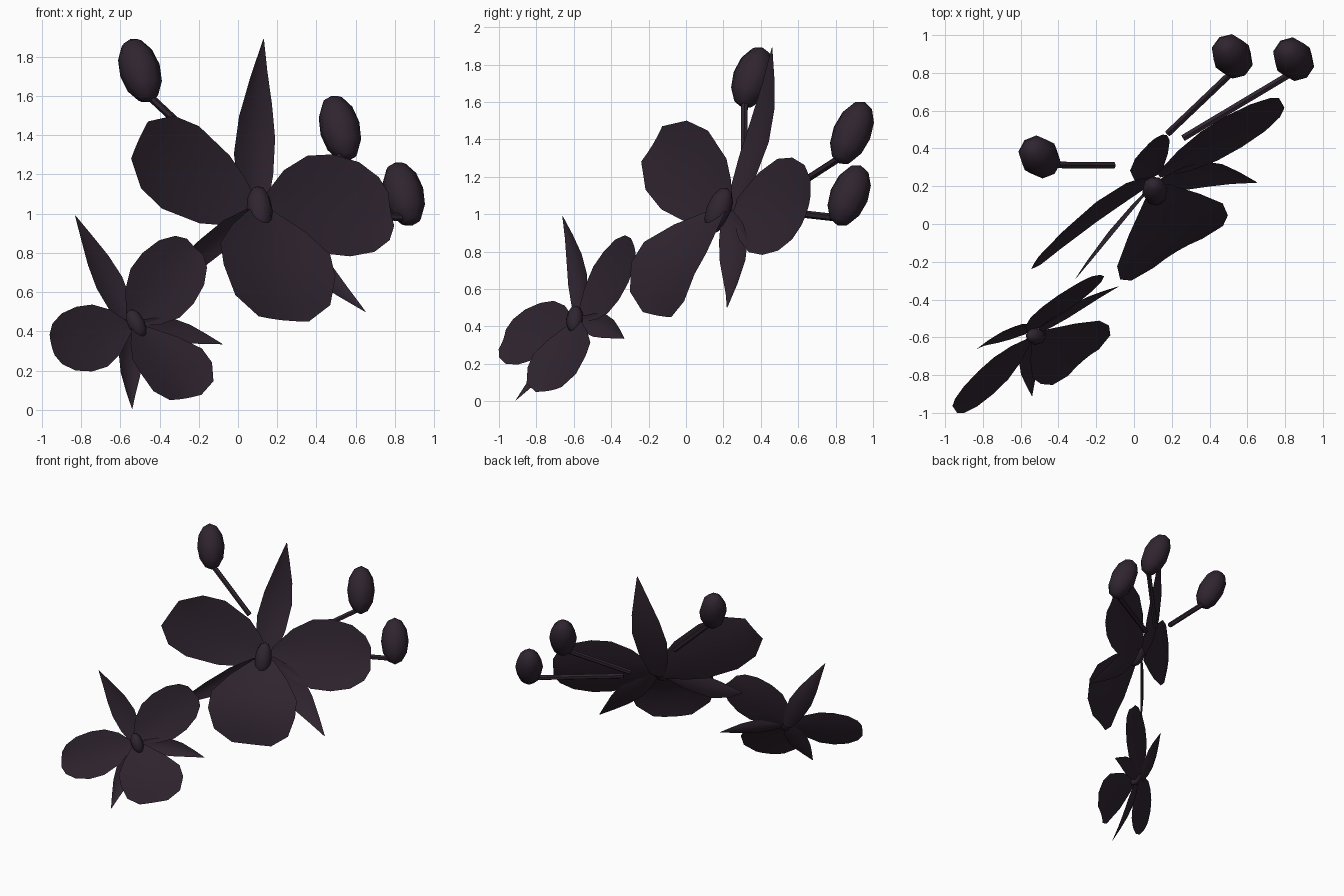
import bpy, bmesh, math
from mathutils import Vector, Matrix

if "Cube" in bpy.data.objects:
    bpy.data.objects.remove(bpy.data.objects["Cube"])

dark_plum = bpy.data.materials.new("dark_plum")
dark_plum.diffuse_color = (0.029, 0.018, 0.029, 1)
dark_plum.use_nodes = True
dark_plum.node_tree.nodes["Principled BSDF"].inputs["Base Color"].default_value = dark_plum.diffuse_color
FRONT = Vector((0.55, -0.8, 0.2))     # direction the flowers face

# (position along petal, relative half width)
ROUND = [(0, .15), (.2, .68), (.4, .96), (.6, 1), (.8, .88), (.94, .62), (1, .32)]
WIDE = [(0, .25), (.18, .58), (.35, .82), (.65, 1), (.85, .88), (1, .45)]
LIP = [(0, .2), (.2, .66), (.4, .98), (.6, 1), (.85, .85), (1, .45)]
POINTED = [(0, .4), (.2, .85), (.4, 1), (.6, .8), (.8, .42), (1, .02)]
LEAF = [(0, .35), (.25, .8), (.55, 1), (.8, .65), (1, .08)]
COLS = [-1, -.5, 0, .5, 1]


def finish(name, bm):
    me = bpy.data.meshes.new(name)
    bmesh.ops.recalc_face_normals(bm, faces=bm.faces)
    bm.to_mesh(me)
    bm.free()
    me.materials.append(dark_plum)
    ob = bpy.data.objects.new(name, me)
    bpy.context.collection.objects.link(ob)
    bpy.ops.object.select_all(action='DESELECT')
    ob.select_set(True)
    bpy.context.view_layer.objects.active = ob
    bpy.ops.object.shade_smooth_by_angle(angle=math.radians(50))
    return ob


def petal(name, base, tip, half, profile, cup=.02, bow=(0, 0, 0)):
    """Cupped sheet from base to tip; half is the half-width vector."""
    base, tip, half, bow = map(Vector, (base, tip, half, bow))
    normal = half.cross(tip - base).normalized()
    if normal.dot(FRONT) < 0:
        normal.negate()
    bm = bmesh.new()
    rows = []
    for t, w in profile:
        mid = base.lerp(tip, t) + bow * math.sin(math.pi * t)
        rows.append([bm.verts.new(mid + half * w * c + normal * cup * w * (c * c - .5))
                     for c in COLS])
    for a, b in zip(rows, rows[1:]):
        for i in range(len(COLS) - 1):
            bm.faces.new((a[i], a[i + 1], b[i + 1], b[i]))
    finish(name, bm)


def bud(name, bottom, top, radius):
    """Faceted egg stretched between two points."""
    a, b = Vector(bottom), Vector(top)
    axis = b - a
    bm = bmesh.new()
    bmesh.ops.create_uvsphere(bm, u_segments=8, v_segments=6, radius=1)
    bm.transform(Matrix.Translation((a + b) / 2)
                 @ axis.to_track_quat('Z', 'Y').to_matrix().to_4x4()
                 @ Matrix.Diagonal((radius, radius, axis.length / 2, 1)))
    finish(name, bm)


def stem(name, start, end, radius=.02):
    a, b = Vector(start), Vector(end)
    axis = b - a
    bm = bmesh.new()
    bmesh.ops.create_cone(bm, cap_ends=True, segments=6, radius1=radius,
                          radius2=radius, depth=axis.length)
    bm.transform(Matrix.Translation((a + b) / 2)
                 @ axis.to_track_quat('Z', 'Y').to_matrix().to_4x4())
    finish(name, bm)


# Large flower
petal("large_top_sepal", (.1, .24, .98), (.13, .46, 1.89), (.105, .08, .04), POINTED, bow=(-.035, .045, 0))
petal("large_left_petal", (.08, .22, 1.0), (-.505, -.18, 1.375), (.095, .125, .21), WIDE, bow=(0, .045, -.01))
petal("large_right_petal", (.13, .26, 1.04), (.78, .645, 1.02), (-.045, .08, .26), ROUND, .03, (0, .01, .01))
petal("large_lip", (.12, .18, 1.02), (.23, -.15, .46), (.285, .17, -.03), LIP, .03, (.02, -.1, .02))
petal("large_lower_left_sepal", (.1, .21, 1.0), (-.31, -.29, .75), (.045, .045, .115), LEAF, bow=(0, .02, -.01))
petal("large_lower_right_sepal", (.13, .22, 1.0), (.65, .22, .5), (.05, .075, .06), POINTED, bow=(-.02, .045, 0))
bud("large_flower_column", (.12, .13, .9), (.1, .22, 1.14), .068)

# Small flower
petal("small_top_sepal", (-.55, -.56, .42), (-.83, -.66, .99), (.065, .05, .03), POINTED, bow=(0, .03, 0))
petal("small_left_petal", (-.55, -.61, .42), (-.95, -.98, .33), (-.04, .06, .165), ROUND, bow=(0, 0, -.01))
petal("small_right_petal", (-.55, -.57, .45), (-.22, -.28, .83), (-.13, -.04, .13), ROUND, bow=(-.01, .005, -.01))
petal("small_lip", (-.51, -.59, .42), (-.27, -.73, .06), (.18, .155, .03), LIP, .025, (.05, -.01, 0))
petal("small_lower_left_sepal", (-.53, -.58, .42), (-.54, -.91, .005), (.06, .04, -.02), POINTED, bow=(-.02, .02, 0))
petal("small_lower_right_sepal", (-.52, -.57, .43), (-.08, -.33, .335), (.01, .035, .06), POINTED, bow=(0, .02, .01))
bud("small_flower_column", (-.485, -.6, .365), (-.555, -.59, .51), .046)

# Closed buds on their stems
BUDS = [((-.45, .3, 1.57), (-.55, .41, 1.89), (-.11, .31, 1.28)),
        ((.565, .82, 1.27), (.475, .955, 1.6), (.18, .48, 1.08)),
        ((.89, .81, .94), (.8, .935, 1.26), (.26, .455, 1.02))]
for i, (bottom, top, root) in enumerate(BUDS, 1):
    bud(f"bud_{i}", bottom, top, .105)
    stem(f"bud_stem_{i}", root, Vector(bottom).lerp(Vector(top), .12))
